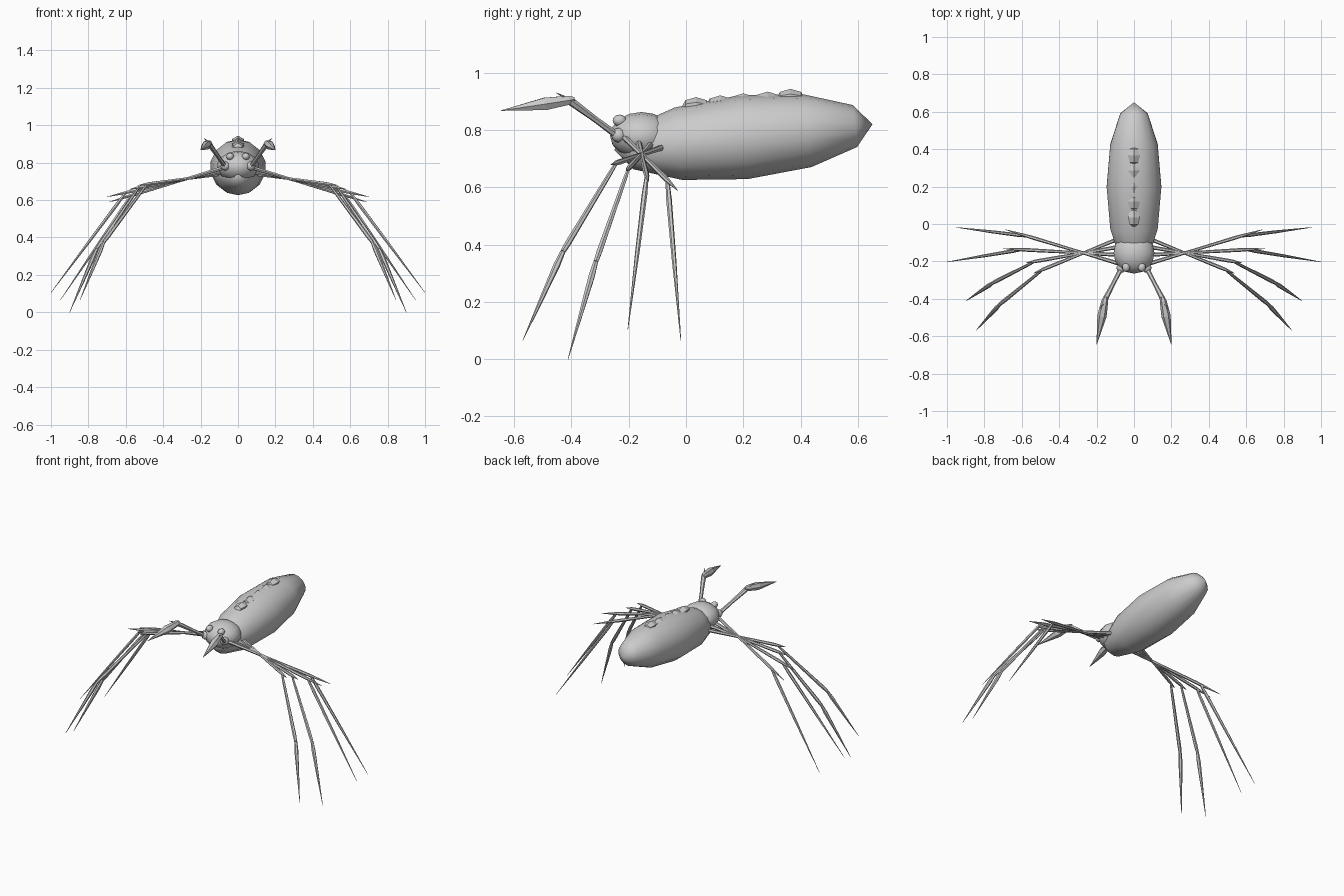
import bpy, bmesh, math
from mathutils import Vector

if "Cube" in bpy.data.objects:
    bpy.data.objects.remove(bpy.data.objects["Cube"])


def finish(bm, name, smooth=False, mirror=False):
    bmesh.ops.recalc_face_normals(bm, faces=bm.faces)
    me = bpy.data.meshes.new(name)
    bm.to_mesh(me)
    bm.free()
    for p in me.polygons:
        p.use_smooth = smooth
    ob = bpy.data.objects.new(name, me)
    bpy.context.collection.objects.link(ob)
    if mirror:
        ob.modifiers.new("mirror", "MIRROR").use_mirror_merge = False
    return ob


def ball(name, loc, size, segs, rings, tilt=0.0, smooth=False, mirror=False):
    """Stretched sphere with its poles along y; mesh data holds the position."""
    bm = bmesh.new()
    bmesh.ops.create_uvsphere(bm, u_segments=segs, v_segments=rings, radius=1)
    ct, st = math.cos(tilt), math.sin(tilt)
    for v in bm.verts:
        x, y, z = v.co.x * size[0], v.co.z * size[1], v.co.y * size[2]
        v.co = Vector((x, y * ct - z * st, y * st + z * ct)) + Vector(loc)
    return finish(bm, name, smooth, mirror)


def spindle(bm, a, b, profile, sides=6):
    """Tapered limb from a to b; profile is (fraction, radius) pairs."""
    a, b = Vector(a), Vector(b)
    q = (b - a).to_track_quat('Z', 'Y')
    rings = []
    for t, r in profile:
        c = a.lerp(b, t)
        rings.append([bm.verts.new(c + q @ Vector((
            r * math.cos(math.tau * i / sides), r * math.sin(math.tau * i / sides), 0)))
            for i in range(sides)])
    for lo, hi in zip(rings, rings[1:]):
        for i in range(sides):
            j = (i + 1) % sides
            bm.faces.new((lo[i], lo[j], hi[j], hi[i]))
    bm.faces.new(rings[0])
    bm.faces.new(rings[-1])


# Body
ball("abdomen", (0, 0.2, 0.775), (0.15, 0.453, 0.147), 14, 6, math.radians(5.7), True)
ball("head", (0, -0.155, 0.78), (0.112, 0.11, 0.083), 14, 8, 0, True)

# Row of bumps along the back
for i, (y, z) in enumerate([(0.035, 0.878), (0.12, 0.884), (0.2, 0.891),
                            (0.285, 0.897), (0.365, 0.907)]):
    ball(f"back_bump_{i + 1}", (0, y, z), (0.037, 0.052, 0.037), 6, 4)

# Eyes and feeler sockets
ball("eyes", (0.042, -0.232, 0.833), (0.021, 0.024, 0.021), 8, 6, 0, True, True)
ball("feeler_sockets", (0.068, -0.235, 0.782), (0.026, 0.026, 0.026), 8, 6, 0, True, True)

# Feelers with pointed claws
bm = bmesh.new()
spindle(bm, (0.062, -0.225, 0.77), (0.158, -0.41, 0.906),
        [(0, 0.013), (0.5, 0.011), (0.95, 0.015), (1, 0.008)])
spindle(bm, (0.152, -0.39, 0.907), (0.2, -0.645, 0.868),
        [(0, 0.01), (0.08, 0.018), (0.4, 0.025), (0.6, 0.017), (1, 0.001)])
spindle(bm, (0.155, -0.405, 0.904), (0.18, -0.452, 0.93),
        [(0, 0.008), (1, 0.001)])
finish(bm, "feelers", False, True)

# Four leg pairs: knee, optional middle joint, tip; thighs cross at one point
cross = Vector((0.27, -0.155, 0.715))
legs = {
    "rear": ((0.57, -0.065, 0.625), None, (0.95, -0.018, 0.065), 0.12),
    "mid_rear": ((0.60, -0.137, 0.64), None, (1.0, -0.203, 0.105), 0.1),
    "mid_front": ((0.53, -0.2, 0.667), (0.755, -0.315, 0.34), (0.9, -0.412, 0.0), 0.05),
    "front": ((0.487, -0.243, 0.685), (0.718, -0.43, 0.375), (0.845, -0.57, 0.065), 0.05),
}
for name, (knee, mid, tip, spur) in legs.items():
    knee = Vector(knee)
    d = (knee - cross) / (knee.x - cross.x)
    bm = bmesh.new()
    # thigh and the spur past the knee
    spindle(bm, cross - d * 0.19, knee, [(0, 0.011), (0.5, 0.008), (0.93, 0.01), (1, 0.009)])
    spindle(bm, knee, knee + d * spur, [(0, 0.009), (1, 0.001)])
    # shin, in one or two pieces
    if mid:
        spindle(bm, knee, mid, [(0, 0.006), (0.15, 0.008), (0.9, 0.011), (1, 0.009)])
        spindle(bm, mid, tip, [(0, 0.009), (0.15, 0.012), (0.5, 0.008), (1, 0.001)])
    else:
        spindle(bm, knee, tip, [(0, 0.007), (0.12, 0.01), (0.5, 0.008), (1, 0.001)])
    finish(bm, name + "_legs", False, True)
